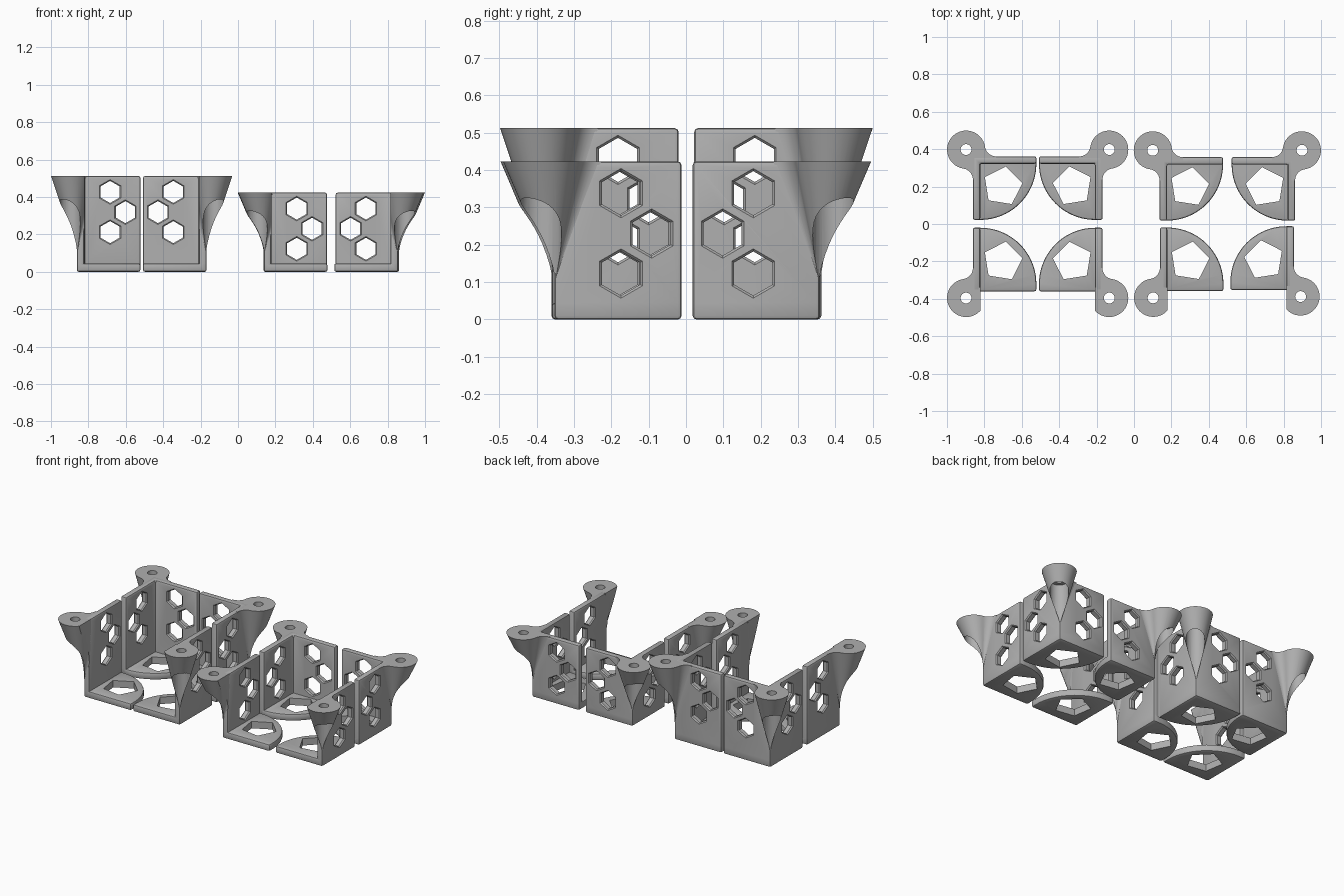
import bpy, bmesh
from math import cos, sin, pi, sqrt, radians, atan2
from mathutils import Vector, Matrix

cube = bpy.data.objects.get("Cube")
if cube:
    bpy.data.objects.remove(cube, do_unlink=True)

# One grey plastic for everything
grey = bpy.data.materials.new("grey plastic")
grey.use_nodes = True
tone = (0.43, 0.43, 0.43, 1)
grey.diffuse_color = tone
grey.node_tree.nodes["Principled BSDF"].inputs["Base Color"].default_value = tone

LENGTH, WALL, FLOOR = 0.34, 0.04, 0.045
EAR, EAR_R, FILLET = -0.036, 0.102, 0.06
APEX_Z = 0.1


def make_object(name, bm):
    bmesh.ops.recalc_face_normals(bm, faces=bm.faces)
    mesh = bpy.data.meshes.new(name)
    bm.to_mesh(mesh)
    bm.free()
    mesh.materials.append(grey)
    obj = bpy.data.objects.new(name, mesh)
    bpy.context.collection.objects.link(obj)
    return obj


def activate(obj):
    bpy.ops.object.select_all(action='DESELECT')
    obj.select_set(True)
    bpy.context.view_layer.objects.active = obj


def loft(name, rings):
    """Closed solid through rings of equal point count."""
    bm = bmesh.new()
    rows = [[bm.verts.new(p) for p in ring] for ring in rings]
    for a, b in zip(rows, rows[1:]):
        for i in range(len(a)):
            j = (i + 1) % len(a)
            bm.faces.new((a[i], a[j], b[j], b[i]))
    bm.faces.new(rows[0])
    bm.faces.new(rows[-1])
    return make_object(name, bm)


def prism(name, steps, sides, start, place):
    """Polygon prism; steps are (depth, radius) pairs, place maps it into position."""
    rings = [[place @ Vector((r * cos(start + 2 * pi * k / sides),
                              r * sin(start + 2 * pi * k / sides), d))
              for k in range(sides)] for d, r in steps]
    return loft(name, rings)


def cut(obj, cutter):
    cutter.hide_render = True
    mod = obj.modifiers.new("cut", 'BOOLEAN')
    mod.operation, mod.solver, mod.object = 'DIFFERENCE', 'EXACT', cutter
    activate(obj)
    bpy.ops.object.modifier_apply(modifier=mod.name)
    bpy.data.objects.remove(cutter, do_unlink=True)


def make_bracket(height, two_walls):
    """Floor with rounded corner and one or two upright walls, corner at the origin."""
    L, T = LENGTH, WALL
    bm = bmesh.new()
    cache = {}

    def vert(p):
        key = (round(p[0], 5), round(p[1], 5))
        if key not in cache:
            cache[key] = bm.verts.new((*key, 0))
        return cache[key]

    arc = [(T + (L - T) * cos(pi / 2 * k / 20), T + (L - T) * sin(pi / 2 * k / 20))
           for k in range(21)]
    if two_walls:
        foot = [(0, 0), (L, 0), (L, T), (T, T), (T, L), (0, L)]
        floor = [(T, T)] + arc
    else:
        foot = [(0, 0), (T, 0), (T, L), (0, L)]
        floor = [(T, 0), (L, 0)] + arc
    faces = [bm.faces.new([vert(p) for p in pts]) for pts in (foot, floor)]
    span = max(L - T, T)
    up = bmesh.ops.extrude_face_region(bm, geom=faces)["geom"]
    bmesh.ops.translate(bm, vec=(0, 0, FLOOR),
                        verts=[g for g in up if isinstance(g, bmesh.types.BMVert)])
    tops = [g for g in up if isinstance(g, bmesh.types.BMFace)]
    wall_top = [f for f in tops if any(v.co.xy.length < 1e-4 for v in f.verts)]
    up = bmesh.ops.extrude_face_region(bm, geom=wall_top)["geom"]
    bmesh.ops.translate(bm, vec=(0, 0, height - FLOOR),
                        verts=[g for g in up if isinstance(g, bmesh.types.BMVert)])
    body = make_object("bracket", bm)

    # Rounded edges and inner fillets
    bev = body.modifiers.new("round", 'BEVEL')
    bev.width, bev.segments, bev.limit_method = 0.01, 2, 'ANGLE'
    bev.angle_limit = radians(40)
    activate(body)
    bpy.ops.object.modifier_apply(modifier=bev.name)

    # Hexagonal wall holes with chamfered rims
    rim, hole = 0.066, 0.059
    steps = [(-0.01, rim + 0.01), (0.007, hole), (T - 0.007, hole), (T + 0.01, rim + 0.01)]
    along_v = Matrix(((0, 0, 1, 0), (1, 0, 0, 0), (0, 1, 0, 0), (0, 0, 0, 1)))
    along_u = Matrix(((1, 0, 0, 0), (0, 0, 1, 0), (0, 1, 0, 0), (0, 0, 0, 1)))
    for turn in [along_v] + ([along_u] if two_walls else []):
        for offset, drop in ((0.178, 0.085), (0.26, 0.193), (0.178, 0.3)):
            place = Matrix.Translation(turn @ Vector((offset, height - drop, 0))) @ turn
            cut(body, prism("hex_cutter", steps, 6, pi / 2, place))

    # Pentagonal floor hole
    start = radians(135 if two_walls else 225)
    cut(body, prism("floor_cutter", [(-0.1, 0.107), (0.1, 0.107)], 5, start,
                    Matrix.Translation((0.16, 0.16, 0))))
    return body


def make_ear(height, two_walls):
    """Screw ear that tapers down into the bracket corner."""
    reach = EAR + sqrt((EAR_R + FILLET) ** 2 - (FILLET + EAR) ** 2)
    side = Vector((-FILLET, reach))              # fillet centre beside the wall
    centre = Vector((EAR, EAR))
    to_ear = centre - side
    end = atan2(to_ear.y, to_ear.x)
    half = [side + FILLET * Vector((cos(end * k / 8), sin(end * k / 8))) for k in range(9)]
    a0 = atan2(-to_ear.y, -to_ear.x)
    a1 = 2 * pi + pi / 2 - a0
    ring = [centre + EAR_R * Vector((cos(a0 + (a1 - a0) * k / 40), sin(a0 + (a1 - a0) * k / 40)))
            for k in range(1, 40)]
    outline = half + ring + [Vector((p.y, p.x)) for p in reversed(half)]
    deep = 0.02
    outline += [Vector((reach, deep)), Vector((deep, deep)), Vector((deep, reach))]
    rings = []
    for s in (0.03, 1):
        z = APEX_Z + (height - APEX_Z) * s
        rings.append([(p.x * s + 0.0006, p.y * s + 0.0006, z) for p in outline])
    ear = loft("screw_ear", rings)

    # Screw hole with a wide access channel from below
    seat = height - 0.06
    cut(ear, prism("screw_cutter", [(-0.1, 0.055), (seat, 0.055), (seat, 0.029), (1, 0.029)],
                   32, 0, Matrix.Translation((EAR, EAR, 0))))

    # Trim flush with the inner wall face where there is no second wall
    if not two_walls:
        block = prism("trim_cutter", [(-1, 1), (1, 1)], 4, pi / 4,
                      Matrix.Translation((WALL + sqrt(0.5), 0, 0)))
        cut(ear, block)
    return ear


# Eight brackets: taller set on the right side, shorter set on the left side
sets = {
    ("tall", 0.512): [(-0.862, -0.36), (-0.168, -0.36), (-0.862, 0.362), (-0.168, 0.362)],
    ("short", 0.423): [(0.138, -0.359), (0.855, -0.352), (0.136, 0.358), (0.862, 0.358)],
}
for (label, height), corners in sets.items():
    for two_walls in (False, True):
        masters = [make_bracket(height, two_walls), make_ear(height, two_walls)]
        for index, (x, y) in enumerate(corners):
            if (y > 0) != two_walls:
                continue
            sx, sy = (1, -1)[index % 2], (-1 if y > 0 else 1)
            place = Matrix.Translation((x, y, 0)) @ Matrix.Diagonal((sx, sy, 1, 1))
            where = ("back" if y > 0 else "front") + ("_right" if sx > 0 else "_left")
            for master in masters:
                mesh = master.data.copy()
                mesh.transform(place)
                if sx * sy < 0:
                    mesh.flip_normals()
                part = bpy.data.objects.new(f"{label}_{where}_{master.name.split('.')[0]}", mesh)
                bpy.context.collection.objects.link(part)
                activate(part)
                bpy.ops.object.shade_smooth_by_angle(angle=radians(32))
        for master in masters:
            bpy.data.objects.remove(master, do_unlink=True)
